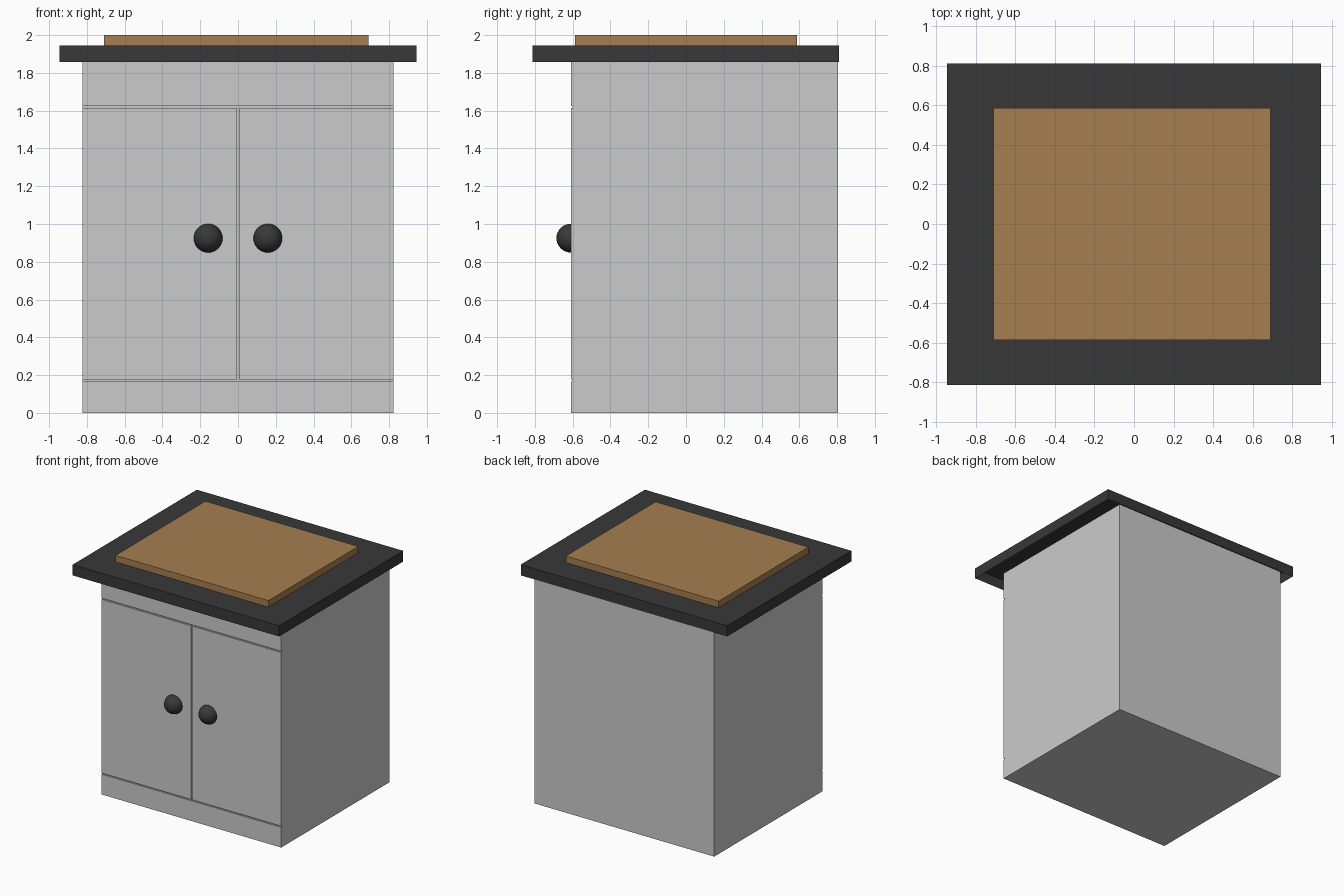
import bpy, bmesh

if "Cube" in bpy.data.objects:
    bpy.data.objects.remove(bpy.data.objects["Cube"])

def material(name, rgb):
    m = bpy.data.materials.new(name)
    m.diffuse_color = (*rgb, 1)
    m.use_nodes = True
    m.node_tree.nodes["Principled BSDF"].inputs["Base Color"].default_value = m.diffuse_color
    return m

dark = material("dark_stone", (0.04, 0.04, 0.04))
wood = material("wood", (0.38, 0.21, 0.08))

def box(name, x, y, z, mat=None, open_bottom=False):
    """Box from (min, max) ranges on each axis."""
    bm = bmesh.new()
    bmesh.ops.create_cube(bm, size=1)
    for v in bm.verts:
        v.co = [r[0] if c < 0 else r[1] for c, r in zip(v.co, (x, y, z))]
    if open_bottom:
        bm.normal_update()
        low = [f for f in bm.faces if f.normal.z < -0.9]
        bmesh.ops.delete(bm, geom=low, context='FACES_ONLY')
    mesh = bpy.data.meshes.new(name)
    bm.to_mesh(mesh)
    bm.free()
    ob = bpy.data.objects.new(name, mesh)
    bpy.context.collection.objects.link(ob)
    if mat:
        mesh.materials.append(mat)
    return ob

def mirror_x(ob):
    """Mirror a part across the world x = 0 plane."""
    ob.modifiers.new("mirror", 'MIRROR').use_axis[0] = True

W, FRONT, BACK, H = 0.823, -0.61, 0.806, 1.857
GROOVE = 0.01

# Cabinet carcass, set back behind the front panels
box("carcass", (-W, W), (FRONT + GROOVE, BACK), (0, H))

# Front panels separated by narrow grooves
panel_y = (FRONT, FRONT + GROOVE)
box("plinth_panel", (-W, W), panel_y, (0, 0.167))
box("top_panel", (-W, W), panel_y, (1.625, H))
mirror_x(box("door", (0.004, W), panel_y, (0.177, 1.614)))

# Countertop: thin shell, open underneath
box("countertop", (-0.945, 0.945), (-0.812, 0.811), (H, 1.946), dark, True)

# Chopping board
box("chopping_board", (-0.71, 0.69), (-0.587, 0.587), (1.946, 2.0), wood)

# Round door knobs, half sunk into the doors
bm = bmesh.new()
bmesh.ops.create_uvsphere(bm, u_segments=32, v_segments=16, radius=0.076)
bmesh.ops.translate(bm, verts=bm.verts, vec=(0.158, FRONT, 0.925))
for f in bm.faces:
    f.smooth = True
mesh = bpy.data.meshes.new("door_knob")
bm.to_mesh(mesh)
bm.free()
mesh.materials.append(dark)
knob = bpy.data.objects.new("door_knob", mesh)
bpy.context.collection.objects.link(knob)
mirror_x(knob)
